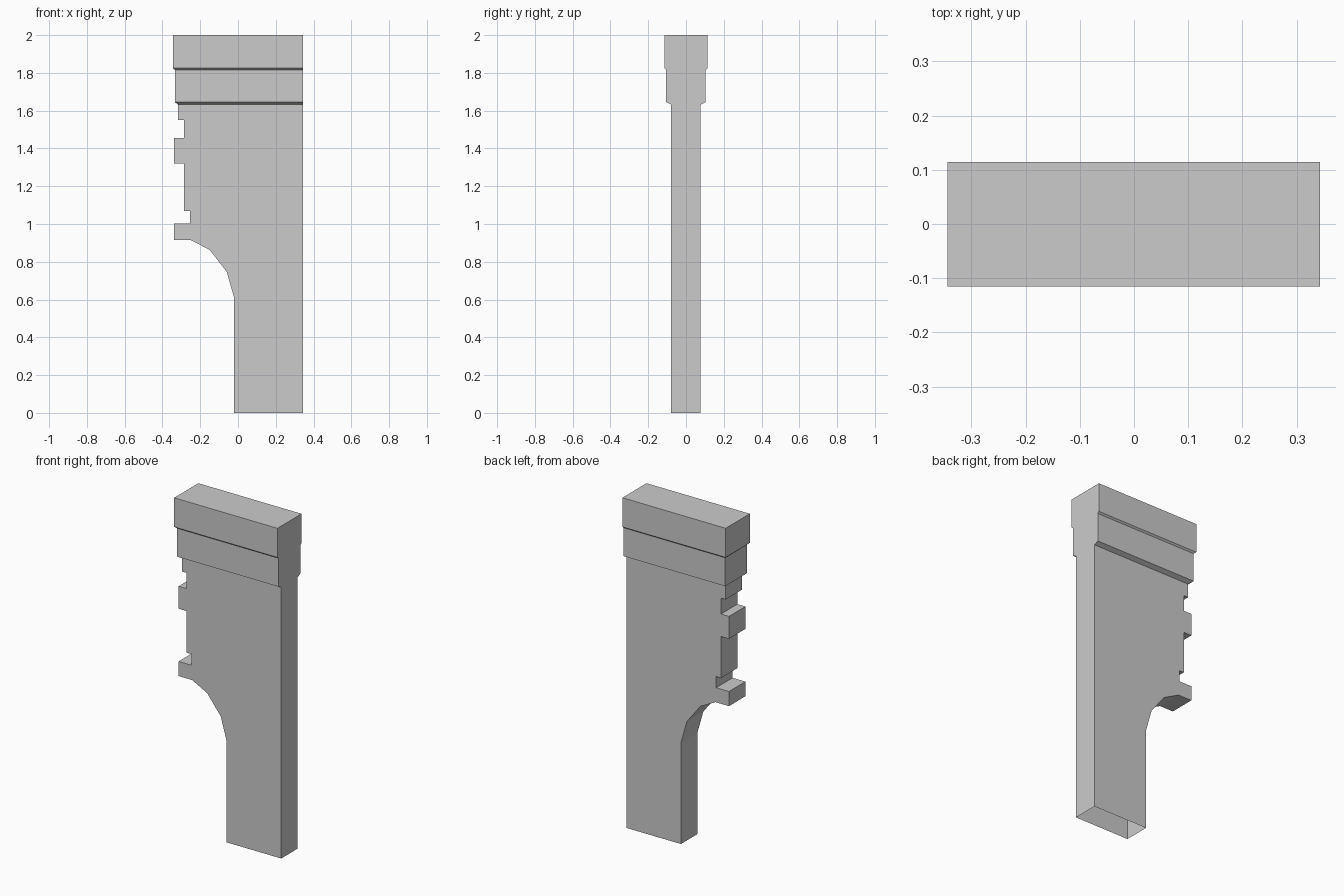
import bpy, bmesh

if "Cube" in bpy.data.objects:
    bpy.data.objects.remove(bpy.data.objects["Cube"])

RIGHT = 0.343          # flat right-hand side shared by all parts
FRONT, BACK = -0.079, 0.077


def make_object(name, bm):
    bmesh.ops.recalc_face_normals(bm, faces=bm.faces[:])
    mesh = bpy.data.meshes.new(name)
    bm.to_mesh(mesh)
    bm.free()
    obj = bpy.data.objects.new(name, mesh)
    bpy.context.collection.objects.link(obj)
    return obj


def bridge(bm, a, b, skip=()):
    for i in range(len(a)):
        if i not in skip:
            j = (i + 1) % len(a)
            bm.faces.new((a[i], a[j], b[j], b[i]))


# Notched pillar with half arch: (x, z) outline, open at the foot and top
outline = [
    (RIGHT, 0), (RIGHT, 1.632), (-0.317, 1.632),
    (-0.317, 1.55), (-0.287, 1.55), (-0.287, 1.455),
    (-0.34, 1.455), (-0.34, 1.32), (-0.287, 1.32),
    (-0.287, 1.07), (-0.255, 1.07), (-0.255, 1.003),
    (-0.34, 1.003), (-0.34, 0.915), (-0.25, 0.915),
    (-0.15, 0.863), (-0.06, 0.748), (-0.02, 0.608), (-0.02, 0),
]
bm = bmesh.new()
front = [bm.verts.new((x, FRONT, z)) for x, z in outline]
back = [bm.verts.new((x, BACK, z)) for x, z in outline]
bm.faces.new(front)
bm.faces.new(back)
bridge(bm, front, back, skip=(1, len(outline) - 1))
make_object("arch_pillar", bm)

# Stepped cornice: rectangular sections (z, left x, front y, back y)
sections = [
    (1.632, -0.317, FRONT, BACK),
    (1.645, -0.334, -0.105, 0.104),
    (1.816, -0.334, -0.105, 0.104),
    (1.825, -0.344, -0.115, 0.114),
    (2.0, -0.344, -0.115, 0.114),
]
bm = bmesh.new()
rings = [[bm.verts.new((x, y, z)) for x, y in
          ((left, f), (RIGHT, f), (RIGHT, b), (left, b))]
         for z, left, f, b in sections]
for lower, upper in zip(rings, rings[1:]):
    bridge(bm, lower, upper, skip=(1,))
bm.faces.new(rings[-1])
# Single flat end face on the right
bm.faces.new([r[1] for r in rings] + [r[2] for r in reversed(rings)])
make_object("stepped_cornice", bm)
